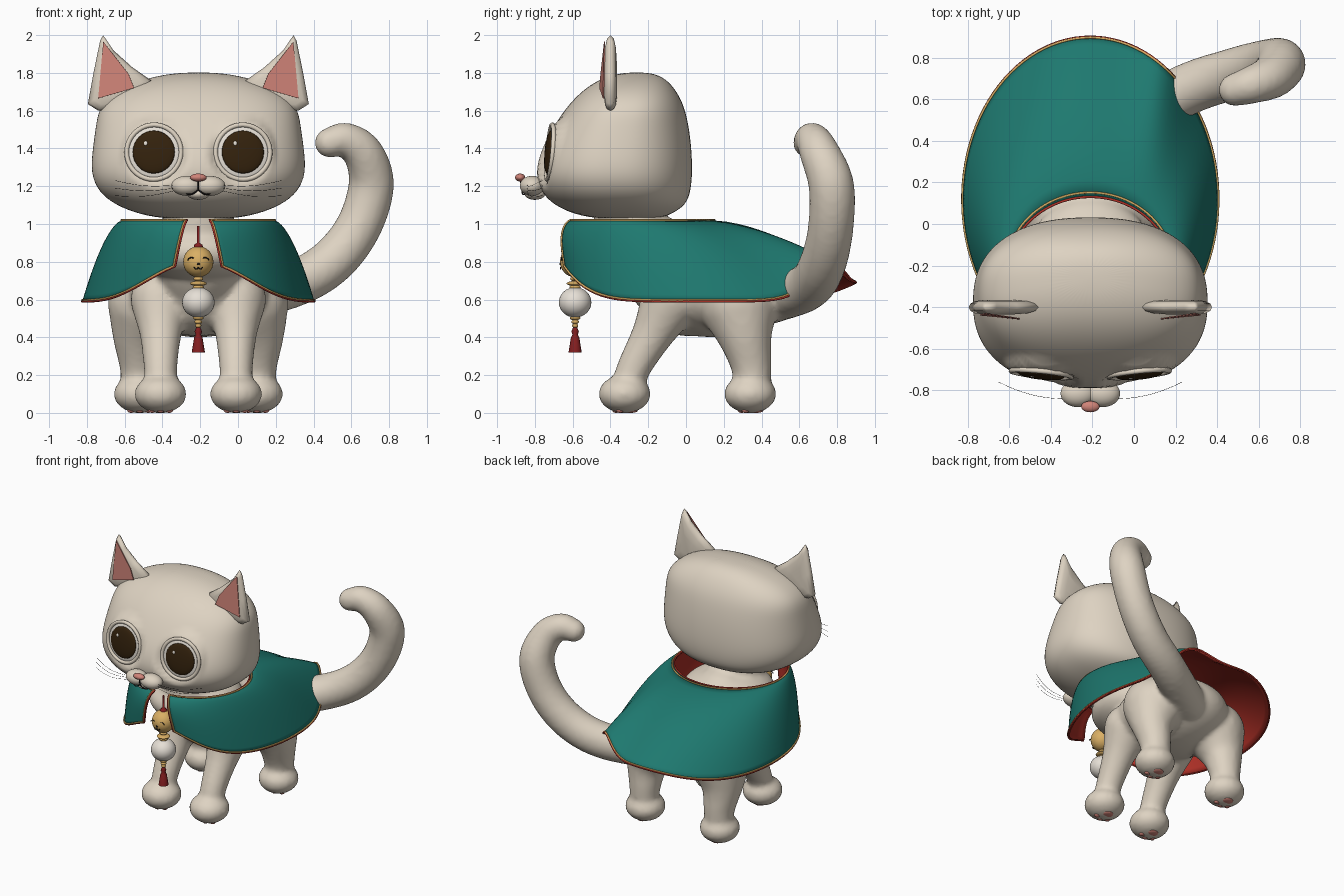
import bpy, bmesh, math
from mathutils import Vector, Matrix

if "Cube" in bpy.data.objects:
    bpy.data.objects.remove(bpy.data.objects["Cube"], do_unlink=True)

CX = -0.21  # body midline


def material(name, r, g, b):
    m = bpy.data.materials.new(name)
    m.use_nodes = True
    m.diffuse_color = (r, g, b, 1)
    bsdf = next(n for n in m.node_tree.nodes if n.type == 'BSDF_PRINCIPLED')
    bsdf.inputs["Base Color"].default_value = (r, g, b, 1)
    bsdf.inputs["Roughness"].default_value = 0.7
    return m


CREAM = material("cream fur", 0.73, 0.65, 0.54)
TEAL = material("teal cloth", 0.013, 0.19, 0.16)
RED = material("red lining", 0.43, 0.03, 0.02)
DARK_RED = material("dark red tassel", 0.23, 0.013, 0.014)
GOLD = material("gold", 0.70, 0.43, 0.13)
PINK = material("pink skin", 0.63, 0.23, 0.19)
BROWN = material("dark brown iris", 0.034, 0.016, 0.004)
WHITE = material("white", 0.79, 0.74, 0.67)
BLACK = material("black line", 0.012, 0.01, 0.01)


def finish(name, bm, *mats, smooth=True):
    me = bpy.data.meshes.new(name)
    bm.to_mesh(me)
    bm.free()
    for m in mats:
        me.materials.append(m)
    for p in me.polygons:
        p.use_smooth = smooth
    ob = bpy.data.objects.new(name, me)
    bpy.context.scene.collection.objects.link(ob)
    return ob


def ball(name, mat, loc, scale, normal=(0, 0, 1)):
    bm = bmesh.new()
    rot = Vector(normal).to_track_quat('Z', 'Y').to_matrix().to_4x4()
    mtx = Matrix.Translation(loc) @ rot @ Matrix.Diagonal((*scale, 1))
    bmesh.ops.create_uvsphere(bm, u_segments=32, v_segments=16, radius=1, matrix=mtx)
    return finish(name, bm, mat)


def tube(name, mat, pts, r, cyclic=False, radii=None):
    cu = bpy.data.curves.new(name, 'CURVE')
    cu.dimensions = '3D'
    cu.bevel_depth = r
    cu.bevel_resolution = 2
    cu.use_fill_caps = True
    sp = cu.splines.new('POLY')
    sp.points.add(len(pts) - 1)
    for i, p in enumerate(pts):
        sp.points[i].co = (*p, 1)
        sp.points[i].radius = radii[i] if radii else 1
    sp.use_cyclic_u = cyclic
    cu.materials.append(mat)
    ob = bpy.data.objects.new(name, cu)
    bpy.context.scene.collection.objects.link(ob)
    return ob


def chain(bm, nodes, steps=8):
    """Overlapping balls along a smooth path of (x, y, z, radius) nodes."""
    p = [Vector(n) for n in nodes]
    p = [2 * p[0] - p[1]] + p + [2 * p[-1] - p[-2]]
    for a, b, c, d in zip(p, p[1:], p[2:], p[3:]):
        for k in range(steps + 1):
            t = k / steps
            q = 0.5 * (2 * b + (c - a) * t + (2 * a - 5 * b + 4 * c - d) * t**2
                       + (3 * b - a - 3 * c + d) * t**3)
            bmesh.ops.create_icosphere(bm, subdivisions=3, radius=q[3],
                                       matrix=Matrix.Translation(q.to_3d()))


def blob(bm, loc, scale):
    bmesh.ops.create_icosphere(bm, subdivisions=4, radius=1,
                               matrix=Matrix.Translation(loc) @ Matrix.Diagonal((*scale, 1)))


# Body, legs, paws and tail fused into one smooth skin
bm = bmesh.new()
blob(bm, (CX, 0.15, 0.64), (0.37, 0.42, 0.24))
blob(bm, (CX, 0.03, 0.6), (0.28, 0.28, 0.195))
blob(bm, (CX, -0.2, 0.85), (0.32, 0.33, 0.165))
chain(bm, [(CX, -0.02, 0.68, 0.25), (CX, -0.14, 0.8, 0.24)])
chain(bm, [(CX, -0.28, 0.88, 0.2), (CX, -0.3, 1.06, 0.19)])
for s in (-1, 1):
    fx, hx = CX + s * 0.2, CX + s * 0.31
    chain(bm, [(fx, -0.08, 0.6, 0.16), (fx, -0.17, 0.43, 0.113),
               (fx, -0.275, 0.24, 0.09), (fx, -0.31, 0.13, 0.09)])
    blob(bm, (fx, -0.325, 0.1), (0.138, 0.138, 0.102))
    chain(bm, [(CX + s * 0.27, 0.28, 0.58, 0.21), (hx, 0.31, 0.42, 0.145),
               (hx, 0.345, 0.25, 0.108), (hx, 0.35, 0.13, 0.1)])
    blob(bm, (hx, 0.34, 0.1), (0.138, 0.138, 0.102))
chain(bm, [(-0.1, 0.45, 0.6, 0.13), (0.24, 0.64, 0.665, 0.126), (0.47, 0.72, 0.78, 0.125),
           (0.63, 0.765, 0.97, 0.122), (0.705, 0.77, 1.2, 0.122), (0.665, 0.71, 1.37, 0.107),
           (0.57, 0.67, 1.445, 0.092), (0.485, 0.645, 1.43, 0.08)])
body = finish("body", bm, CREAM)
rm = body.modifiers.new("Fuse", 'REMESH')
rm.mode = 'VOXEL'
rm.voxel_size = 0.018
rm.use_smooth_shade = True
sm = body.modifiers.new("Soften", 'SMOOTH')
sm.iterations = 6

# Paw pads
for s in (-1, 1):
    for n, px, py in (("front", 0.2, -0.325), ("hind", 0.31, 0.34)):
        for i, (dx, dy, r) in enumerate(((0, 0.03, 0.04), (-0.045, -0.025, 0.02),
                                         (0, -0.045, 0.02), (0.045, -0.025, 0.02))):
            ball(f"{n}_paw_pad_{i}", PINK, (CX + s * px + dx, py + dy, 0.012), (r, r, 0.012))

# Head: stacked superellipse rings (height, half width, front y, back y)
rings = [(1.025, 0.16, -0.45, -0.15), (1.05, 0.31, -0.59, -0.08), (1.1, 0.44, -0.70, 0),
         (1.17, 0.53, -0.77, 0.025), (1.27, 0.572, -0.80, 0.035), (1.4, 0.56, -0.765, 0.03),
         (1.52, 0.543, -0.70, 0.015), (1.63, 0.525, -0.625, -0.01), (1.72, 0.42, -0.535, -0.06),
         (1.78, 0.25, -0.43, -0.12), (1.803, 0.09, -0.32, -0.2)]
SEG = 48
bm = bmesh.new()
loops = []
for z, hx, yf, yb in rings:
    row = []
    for i in range(SEG):
        a = math.tau * i / SEG
        c, s = math.cos(a), math.sin(a)
        e = 2 / 2.35
        row.append(bm.verts.new((CX + hx * math.copysign(abs(c)**e, c),
                                 (yf + yb) / 2 + (yb - yf) / 2 * math.copysign(abs(s)**e, s), z)))
    loops.append(row)
for lo, hi in zip(loops, loops[1:]):
    for i in range(SEG):
        j = (i + 1) % SEG
        bm.faces.new((lo[i], lo[j], hi[j], hi[i]))
bm.faces.new(loops[0][::-1])
bm.faces.new(loops[-1])
head = finish("head", bm, CREAM)
head.modifiers.new("Round", 'SUBSURF').levels = 2
rounded = head.evaluated_get(bpy.context.evaluated_depsgraph_get())
head.data = bpy.data.meshes.new_from_object(rounded)
head.modifiers.clear()

# Eye sockets: blend the face into a flat seat round each eye
EYE_X, EYE_Y, EYE_Z = 0.235, -0.716, 1.38
TURN, TILT = 0.1, 0.09
for v in head.data.vertices:
    dx, dz = abs(v.co.x - CX) - EYE_X, v.co.z - EYE_Z
    w = min(1, max(0, (0.185 - math.hypot(dx, dz)) / 0.04))
    if v.co.y < -0.45 and w > 0:
        w = w * w * (3 - 2 * w)
        v.co.y += w * (EYE_Y + TURN * dx + TILT * dz - v.co.y)

# Ears, eyes, muzzle halves and whiskers, mirrored about the midline
for s, side in ((-1, "right"), (1, "left")):
    X = lambda d: CX + s * d
    outline = [(0.504, 2.0), (0.45, 1.92), (0.35, 1.83), (0.25, 1.76), (0.3, 1.66),
               (0.43, 1.61), (0.53, 1.6), (0.585, 1.635), (0.555, 1.8), (0.52, 1.97)]
    bm = bmesh.new()
    rim = [bm.verts.new((X(x), -0.4, z)) for x, z in outline]
    for side_y in (-1, 1):
        ring = rim
        for k, dy in ((0.93, 0.018), (0.75, 0.029), (0.4, 0.035)):
            inner = [bm.verts.new((X(0.46 + (x - 0.46) * k), -0.4 + side_y * dy,
                                   1.73 + (z - 1.73) * k)) for x, z in outline]
            for i in range(len(rim)):
                j = (i + 1) % len(rim)
                bm.faces.new((ring[i], ring[j], inner[j], inner[i]))
            ring = inner
        bm.faces.new(ring)
    bmesh.ops.recalc_face_normals(bm, faces=bm.faces)
    finish(side + "_ear", bm, CREAM)
    bm = bmesh.new()
    bm.faces.new([bm.verts.new((X(x), y, z)) for x, y, z in
                  ((0.503, -0.431, 1.965), (0.53, -0.437, 1.665), (0.34, -0.456, 1.72),
                   (0.37, -0.45, 1.795))])
    plate = finish(side + "_inner_ear", bm, PINK, smooth=False)
    thick = plate.modifiers.new("Thick", 'SOLIDIFY')
    thick.thickness = 0.006
    thick.offset = 0

    n = Vector((s * TURN, -1, TILT)).normalized()
    c = Vector((X(EYE_X), EYE_Y, EYE_Z))
    up = (Vector((0, 0, 1)) - n * n.z).normalized()
    across = up.cross(n)
    ring = [c + n * 0.004 + 0.145 * (math.cos(t) * across + math.sin(t) * up)
            for t in (math.tau * k / 40 for k in range(40))]
    tube(side + "_eyelid", CREAM, ring, 0.013, cyclic=True)
    ball(side + "_eye_white", WHITE, c, (0.138, 0.138, 0.016), n)
    ball(side + "_iris", BROWN, c + n * 0.01, (0.112, 0.114, 0.02), n)
    ball(side + "_eye_glint", WHITE, c + n * 0.026 + up * 0.045 - across * 0.042,
         (0.01, 0.012, 0.005), n)

    ball(side + "_muzzle", CREAM, (X(0.06), -0.815, 1.202), (0.083, 0.065, 0.053))
    lip = [(X(0.004 + 0.08 * k / 8), -0.868 + 0.03 * (k / 8)**2,
            1.178 - 0.022 * math.sin(math.pi * k / 8)) for k in range(9)]
    tube(side + "_mouth_line", BLACK, lip, 0.004)
    for k in (-1, 0, 1):
        whisker = [(X(0.13 + 0.31 * t), -0.84 + 0.08 * t * t,
                    1.19 + k * 0.015 + t * k * 0.025 - 0.015 * math.sin(math.pi * t))
                   for t in (i / 8 for i in range(9))]
        tube(f"{side}_whisker_{k + 1}", BLACK, whisker, 0.0009)

ball("chin", CREAM, (CX, -0.80, 1.16), (0.06, 0.055, 0.032))
ball("nose", PINK, (CX, -0.878, 1.246), (0.044, 0.027, 0.021))
tube("nose_line", BLACK, [(CX, -0.876, 1.228), (CX, -0.866, 1.175)], 0.0035)


# Cape: swept from an oval neckline to a larger oval hem, open at the front
def cape(w, t, lift=0.0):
    gap = 0.15 + 0.05 * t
    a = -math.pi / 2 + gap + w * (math.tau - 2 * gap)
    c, s = math.cos(a), math.sin(a)
    hem = 0.59 + 0.21 * max(0, -s)**6 + 0.1 * max(0, s)**4 + 0.16 * math.exp(-((a - 0.96) / 0.27)**2)
    u = t**0.8
    x = CX + c * (0.40 + 0.215 * u + lift)
    y = -0.24 + 0.36 * u + s * (0.37 + 0.41 * u + lift)
    y -= 0.03 * max(0, -s) * math.sin(math.pi * u)
    return Vector((x, y, 1.02 - (1.02 - hem) * u**1.7 + lift * 0.5))


NW, NT = 96, 16
bm = bmesh.new()
grid = [[bm.verts.new(cape(i / NW, j / NT)) for j in range(NT + 1)] for i in range(NW + 1)]
for i in range(NW):
    for j in range(NT):
        bm.faces.new((grid[i][j], grid[i][j + 1], grid[i + 1][j + 1], grid[i + 1][j]))
cloth = finish("cape", bm, TEAL, RED)
so = cloth.modifiers.new("Lining", 'SOLIDIFY')
so.thickness = 0.012
so.offset = -1
so.material_offset = 1
so.material_offset_rim = 1


def border(e, lift):
    """Closed path round the cape edge, inset by e."""
    ws = [e * 0.25 + (1 - e * 0.5) * i / NW for i in range(NW + 1)]
    ts = [e + (1 - 2 * e) * j / NT for j in range(1, NT)]
    return ([cape(w, e, lift) for w in ws] + [cape(ws[-1], t, lift) for t in ts]
            + [cape(w, 1 - e, lift) for w in ws[::-1]] + [cape(ws[0], t, lift) for t in ts[::-1]])


tube("cape_red_piping", RED, border(0, 0), 0.006, cyclic=True)
tube("cape_gold_piping", GOLD, border(0.01, 0.002), 0.0055, cyclic=True)

# Pendant: cord, bell with a sleepy face, beads, white ball and tassel
PY = -0.587
tube("pendant_cord", DARK_RED, [(CX, PY, 0.99), (CX, PY, 0.9), (CX, PY, 0.89), (CX, PY, 0.86)],
     0.01, radii=[0.7, 0.7, 2.2, 2.8])
ball("bell", GOLD, (CX, PY, 0.8), (0.08, 0.08, 0.082))
for s in (-1, 1):
    arc = [(CX + s * 0.036 + 0.02 * math.cos(t), PY - 0.071, 0.808 + 0.014 * math.sin(t))
           for t in (math.pi * k / 8 for k in range(9))]
    tube("bell_eye", BLACK, arc, 0.003)
    smile = [(CX + s * 0.011 + 0.011 * math.cos(t), PY - 0.077, 0.772 - 0.01 * math.sin(t))
             for t in (math.pi * k / 6 for k in range(7))]
    tube("bell_mouth", BLACK, smile, 0.003)
ball("bell_nose", BLACK, (CX, PY - 0.079, 0.788), (0.008, 0.004, 0.006))
for z, r in ((0.71, 0.026), (0.685, 0.045), (0.665, 0.03), (0.503, 0.028), (0.482, 0.02), (0.462, 0.016)):
    ball("gold_bead", GOLD, (CX, PY, z), (r, r, 0.013))
ball("white_ball", WHITE, (CX, PY, 0.585), (0.086, 0.086, 0.08))
tube("tassel", DARK_RED, [(CX, PY, z) for z in (0.455, 0.43, 0.415, 0.4, 0.32)],
     0.01, radii=[1.0, 2.0, 1.4, 2.2, 3.5])
